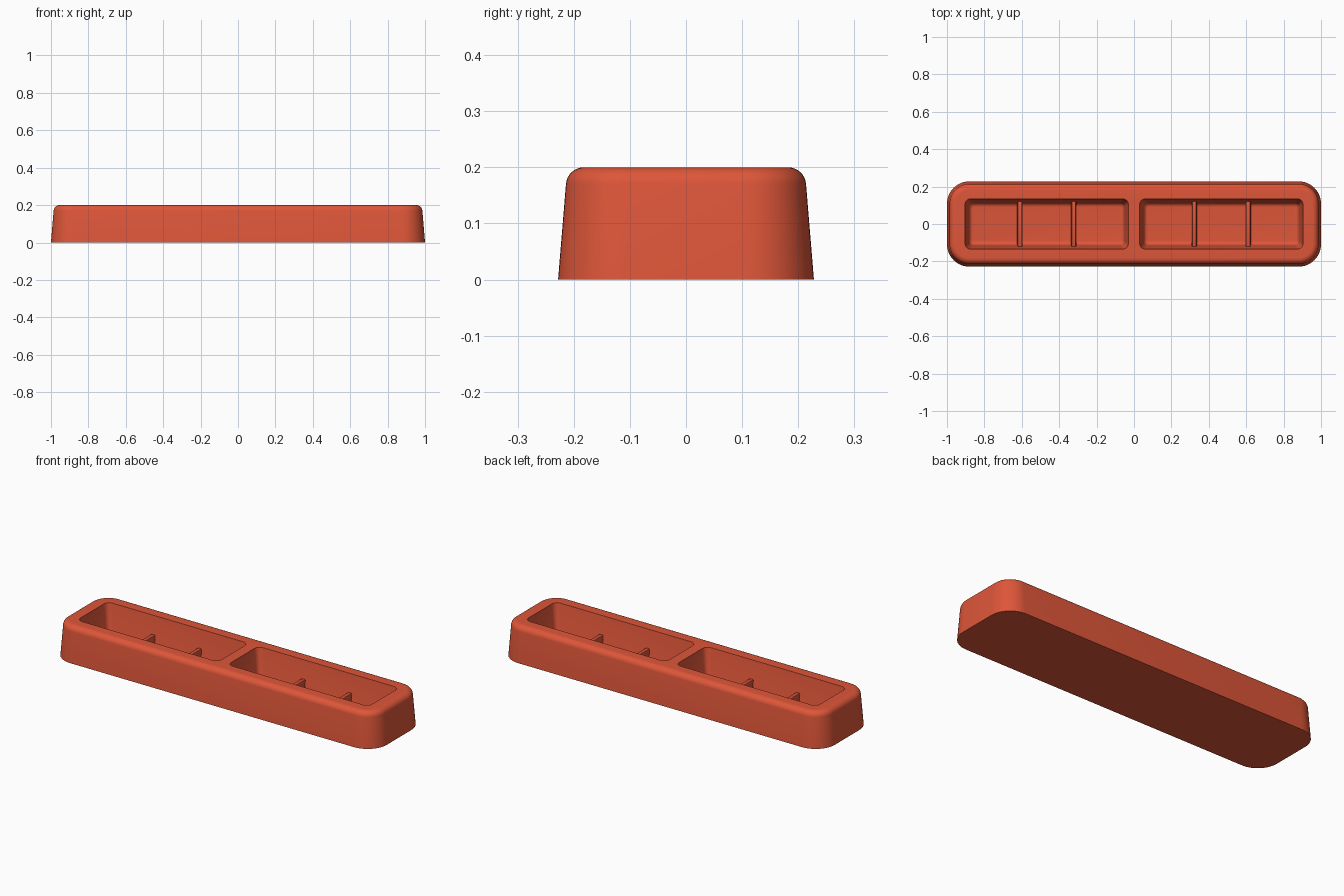
import bpy, bmesh, math

old = bpy.data.objects.get("Cube")
if old:
    bpy.data.objects.remove(old, do_unlink=True)

mat = bpy.data.materials.new("terracotta red")
mat.use_nodes = True
colour = (0.73, 0.093, 0.041, 1)
mat.diffuse_color = colour
mat.node_tree.nodes["Principled BSDF"].inputs["Base Color"].default_value = colour


def ring(cx, hx, hy, r, z, steps):
    """Rounded rectangle outline at height z."""
    pts = []
    for k, (sx, sy) in enumerate([(1, 1), (-1, 1), (-1, -1), (1, -1)]):
        for i in range(steps + 1):
            a = math.pi / 2 * (k + i / steps)
            pts.append((cx + sx * (hx - r) + r * math.cos(a),
                        sy * (hy - r) + r * math.sin(a), z))
    return pts


def loft(name, rings):
    """Closed solid through a stack of matching outlines."""
    bm = bmesh.new()
    loops = [[bm.verts.new(p) for p in pts] for pts in rings]
    n = len(loops[0])
    for low, high in zip(loops, loops[1:]):
        for i in range(n):
            j = (i + 1) % n
            bm.faces.new((low[i], low[j], high[j], high[i]))
    bm.faces.new(loops[0][::-1])
    bm.faces.new(loops[-1])
    bmesh.ops.recalc_face_normals(bm, faces=bm.faces)
    mesh = bpy.data.meshes.new(name)
    bm.to_mesh(mesh)
    bm.free()
    mesh.materials.append(mat)
    obj = bpy.data.objects.new(name, mesh)
    bpy.context.collection.objects.link(obj)
    return obj


def activate(obj):
    bpy.ops.object.select_all(action="DESELECT")
    obj.select_set(True)
    bpy.context.view_layer.objects.active = obj


# Tapered block with a rounded upper edge
HEIGHT, FILLET = 0.2, 0.032
outer = [ring(0, 1, 0.228, 0.12, 0, 12)]
for i in range(9):
    a = math.radians(5 + 85 * i / 8)
    inset = 0.014 + FILLET * (1 - math.cos(a))
    z = HEIGHT - FILLET * (1 - math.sin(a))
    outer.append(ring(0, 1 - inset, 0.228 - inset, 0.12 - inset, z, 12))
tray = loft("tray_body", outer)

# Two sloping pockets with filleted floors
FLOOR, FLOOR_R = 0.03, 0.022
for side, cx in (("right", -0.467), ("left", 0.467)):
    layers = []
    for i in range(7):
        a = math.radians(90 - 82 * i / 6)
        inset = 0.022 + FLOOR_R * (1 - math.cos(a))
        z = FLOOR + FLOOR_R * (1 - math.sin(a))
        layers.append(ring(cx, 0.437 - inset, 0.135 - inset, 0.032 - inset / 2, z, 6))
    layers.append(ring(cx, 0.437, 0.135, 0.032, HEIGHT, 6))
    layers.append(ring(cx, 0.437, 0.135, 0.032, HEIGHT + 0.05, 6))
    cutter = loft("pocket_cutter_" + side, layers)
    cutter.hide_render = True
    cut = tray.modifiers.new("pocket", "BOOLEAN")
    cut.operation, cut.solver, cut.object = "DIFFERENCE", "EXACT", cutter
    activate(tray)
    bpy.ops.object.modifier_apply(modifier=cut.name)
    bpy.data.objects.remove(cutter, do_unlink=True)

activate(tray)
bpy.ops.object.shade_smooth_by_angle(angle=math.radians(30))

# Low dividing ribs across each pocket
for side, sign in (("right", -1), ("left", 1)):
    for place, x in (("inner", 0.322), ("outer", 0.61)):
        rib = loft(f"rib_{side}_{place}", [
            ring(sign * x, 0.015, 0.127, 0.004, 0.02, 3),
            ring(sign * x, 0.012, 0.125, 0.004, 0.095, 3),
            ring(sign * x, 0.0105, 0.122, 0.004, 0.099, 3),
            ring(sign * x, 0.007, 0.118, 0.004, 0.101, 3)])
        activate(rib)
        bpy.ops.object.shade_smooth_by_angle(angle=math.radians(35))
